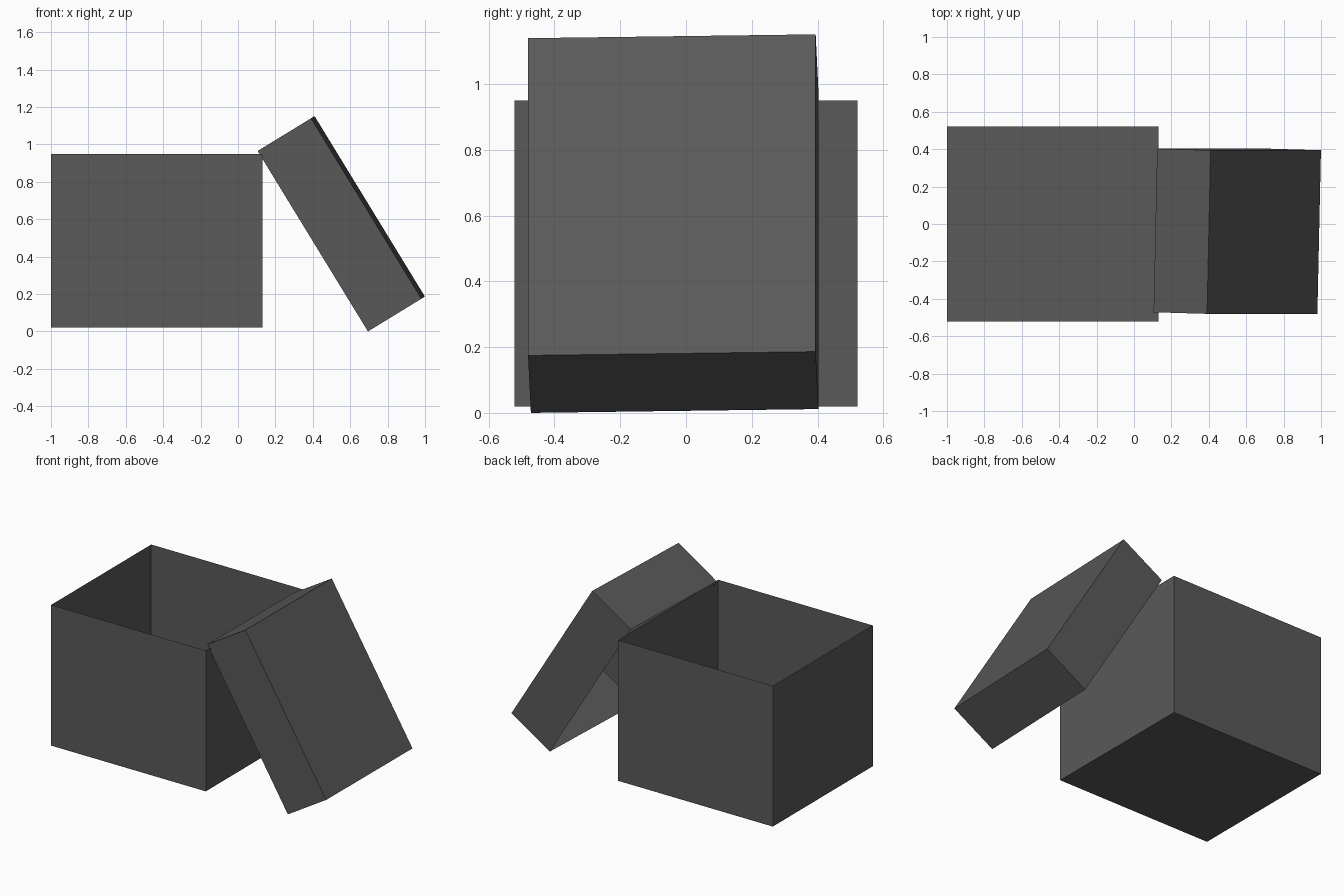
import bpy
import bmesh
from mathutils import Matrix, Vector

cube = bpy.data.objects.get("Cube")
if cube:
    bpy.data.objects.remove(cube, do_unlink=True)

# Single dark grey card material
card = bpy.data.materials.new("dark_grey_card")
card.use_nodes = True
grey = (0.1, 0.1, 0.1, 1.0)
card.diffuse_color = grey
card.node_tree.nodes["Principled BSDF"].inputs["Base Color"].default_value = grey


def open_tray(name, size, matrix):
    """Thin-walled tray: floor at local z = 0, open towards local +z."""
    bm = bmesh.new()
    bmesh.ops.create_cube(bm, size=1)
    bmesh.ops.translate(bm, verts=bm.verts, vec=(0, 0, 0.5))
    bmesh.ops.scale(bm, verts=bm.verts, vec=size)
    bm.normal_update()
    lid_side = [f for f in bm.faces if f.normal.z > 0.9]
    bmesh.ops.delete(bm, geom=lid_side, context="FACES_ONLY")
    mesh = bpy.data.meshes.new(name)
    bm.to_mesh(mesh)
    bm.free()
    mesh.materials.append(card)
    obj = bpy.data.objects.new(name, mesh)
    bpy.context.scene.collection.objects.link(obj)
    obj.matrix_world = matrix
    return obj


# Open box standing upright
open_tray("box_base", (1.13, 1.044, 0.93), Matrix.Translation((-0.435, 0, 0.02)))

# Lid leaning on the box, its open side turned towards the box
along = Vector((-0.59, 0.0, 0.965)).normalized()
across = Vector((0.02, 0.875, 0.01))
inward = along.cross(across).normalized()
across = inward.cross(along)
turn = Matrix((along, across, inward)).transposed().to_4x4()
open_tray("box_lid", (1.131, 0.875, 0.335),
          Matrix.Translation((0.695, -0.043, 0.663)) @ turn)
